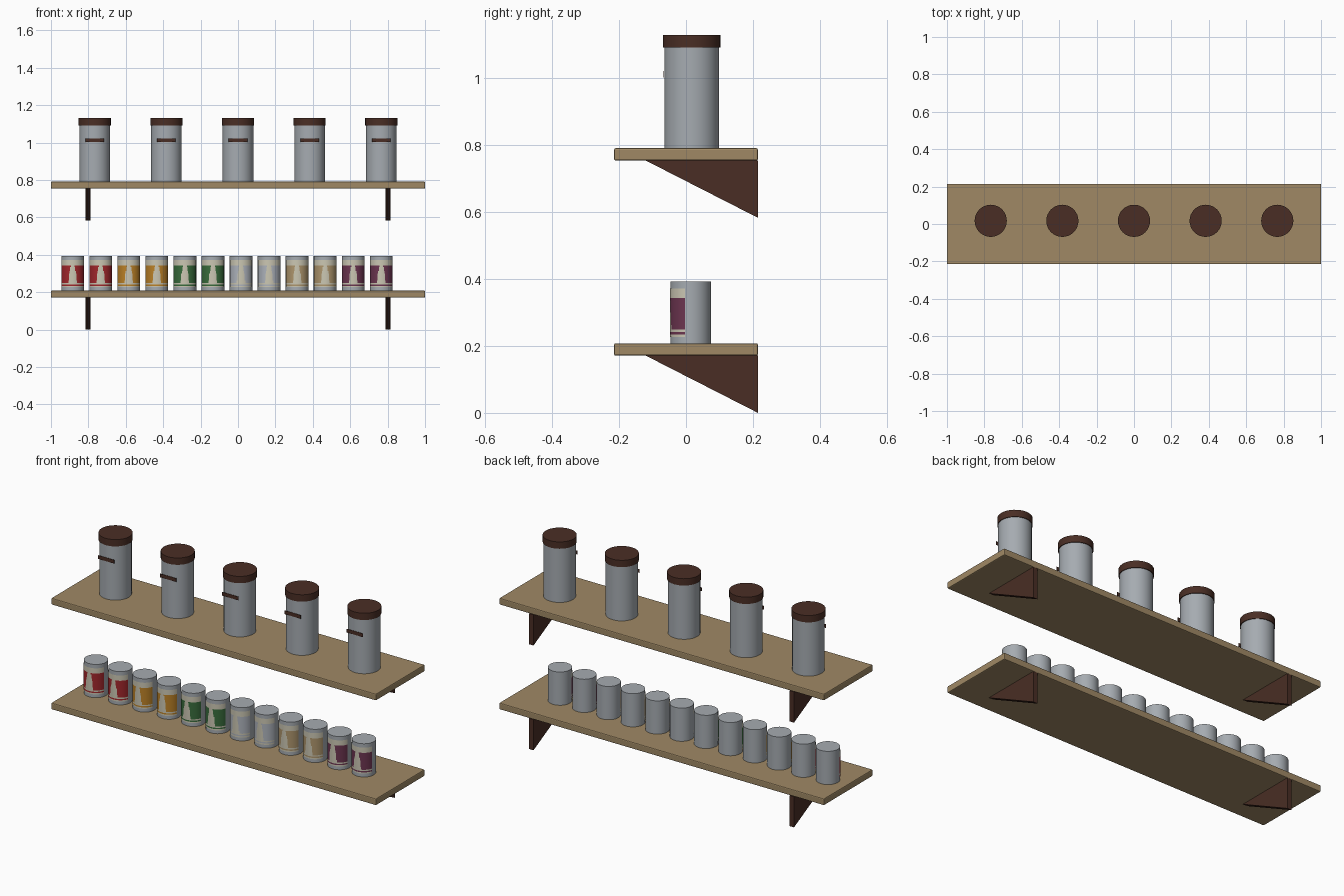
import bpy, bmesh, math

if "Cube" in bpy.data.objects:
    bpy.data.objects.remove(bpy.data.objects["Cube"])


def mat(name, rgb):
    m = bpy.data.materials.new(name)
    m.diffuse_color = (*rgb, 1)
    m.use_nodes = True
    m.node_tree.nodes["Principled BSDF"].inputs["Base Color"].default_value = m.diffuse_color
    return m


WOOD = mat("wood", (0.35, 0.25, 0.13))
BROWN = mat("dark brown", (0.068, 0.027, 0.018))
GREY = mat("tin grey", (0.38, 0.41, 0.44))
CREAM = mat("cream", (0.60, 0.57, 0.45))
FLAVOURS = [
    mat("red", (0.36, 0.02, 0.025)),
    mat("orange", (0.50, 0.22, 0.02)),
    mat("green", (0.04, 0.15, 0.045)),
    mat("silver", (0.42, 0.45, 0.50)),
    mat("tan", (0.42, 0.30, 0.15)),
    mat("plum", (0.15, 0.035, 0.08)),
]


def finish(name, bm, mats, smooth=False):
    me = bpy.data.meshes.new(name)
    bm.to_mesh(me)
    bm.free()
    for m in mats:
        me.materials.append(m)
    ob = bpy.data.objects.new(name, me)
    bpy.context.collection.objects.link(ob)
    if smooth:
        bpy.ops.object.select_all(action='DESELECT')
        ob.select_set(True)
        bpy.context.view_layer.objects.active = ob
        bpy.ops.object.shade_smooth_by_angle(angle=math.radians(35))
    return ob


def cylinder(name, x, y, z0, z1, r, m):
    bm = bmesh.new()
    bmesh.ops.create_cone(bm, cap_ends=True, segments=32, radius1=r, radius2=r, depth=z1 - z0)
    bmesh.ops.translate(bm, verts=bm.verts, vec=(x, y, (z0 + z1) / 2))
    return finish(name, bm, [m], True)


def box(name, lo, hi, m):
    bm = bmesh.new()
    bmesh.ops.create_cube(bm, size=1)
    for v in bm.verts:
        v.co = [lo[i] + (v.co[i] + 0.5) * (hi[i] - lo[i]) for i in range(3)]
    return finish(name, bm, [m])


def bracket(name, x, top, bottom):
    # triangular plate with its tall edge at the wall
    bm = bmesh.new()
    face = bm.faces.new([bm.verts.new((x - 0.0135, y, z)) for y, z in
                         ((-0.12, top), (0.215, top), (0.215, bottom))])
    ext = bmesh.ops.extrude_face_region(bm, geom=[face])
    bmesh.ops.translate(bm, vec=(0.027, 0, 0),
                        verts=[g for g in ext["geom"] if isinstance(g, bmesh.types.BMVert)])
    bmesh.ops.recalc_face_normals(bm, faces=bm.faces)
    finish(name, bm, [BROWN])


def figure_half_width(z):
    # pale bottle-like silhouette in the middle of a label
    pts = [(0.25, 0.024), (0.268, 0.019), (0.29, 0.021), (0.315, 0.015), (0.33, 0.012), (0.35, 0.010)]
    for (za, wa), (zb, wb) in zip(pts, pts[1:]):
        if za <= z <= zb:
            return wa + (wb - wa) * (z - za) / (zb - za)
    return 0


def label(name, cx, cy, r, colour):
    cols, rows, half, z0, z1 = 48, 20, math.radians(74), 0.227, 0.372
    bm = bmesh.new()
    grid = []
    for j in range(rows + 1):
        z = z0 + (z1 - z0) * j / rows
        angles = [half * (2 * i / cols - 1) for i in range(cols + 1)]
        grid.append([bm.verts.new((cx + r * math.sin(a), cy - r * math.cos(a), z)) for a in angles])
    for j in range(rows):
        for i in range(cols):
            f = bm.faces.new((grid[j][i], grid[j][i + 1], grid[j + 1][i + 1], grid[j + 1][i]))
            c = f.calc_center_median()
            panel = 0.252 < c.z < 0.346 and abs(c.x - cx) > figure_half_width(c.z)
            stripe = 0.232 < c.z < 0.241
            f.material_index = 1 if panel or stripe else 0
    finish(name, bm, [CREAM, colour], True)


# shelves and their brackets
for level, z in (("lower", 0.171), ("upper", 0.754)):
    shelf = box(level + "_shelf", (-1, -0.215, z), (1, 0.215, z + 0.037), WOOD)
    bev = shelf.modifiers.new("edge", 'BEVEL')
    bev.width = 0.005
    bev.segments = 2
    for side, x in (("left", -0.802), ("right", 0.802)):
        bracket(f"{level}_{side}_bracket", x, z, z - 0.171)

# tall canisters with lids and flat name plates
for i in range(5):
    x, y = (i - 2) * 0.383, 0.017
    cylinder(f"canister_{i + 1}", x, y, 0.791, 1.094, 0.082, GREY)
    cylinder(f"canister_lid_{i + 1}", x, y, 1.092, 1.13, 0.086, BROWN)
    box(f"canister_plate_{i + 1}", (x - 0.05, y - 0.0845, 1.002), (x + 0.05, y - 0.0825, 1.022), BROWN)

# small tins, two of each colour
for i in range(12):
    x, y = -0.884 + i * 0.15, 0.014
    cylinder(f"tin_{i + 1}", x, y, 0.208, 0.393, 0.061, GREY)
    label(f"tin_label_{i + 1}", x, y, 0.0622, FLAVOURS[i // 2])
